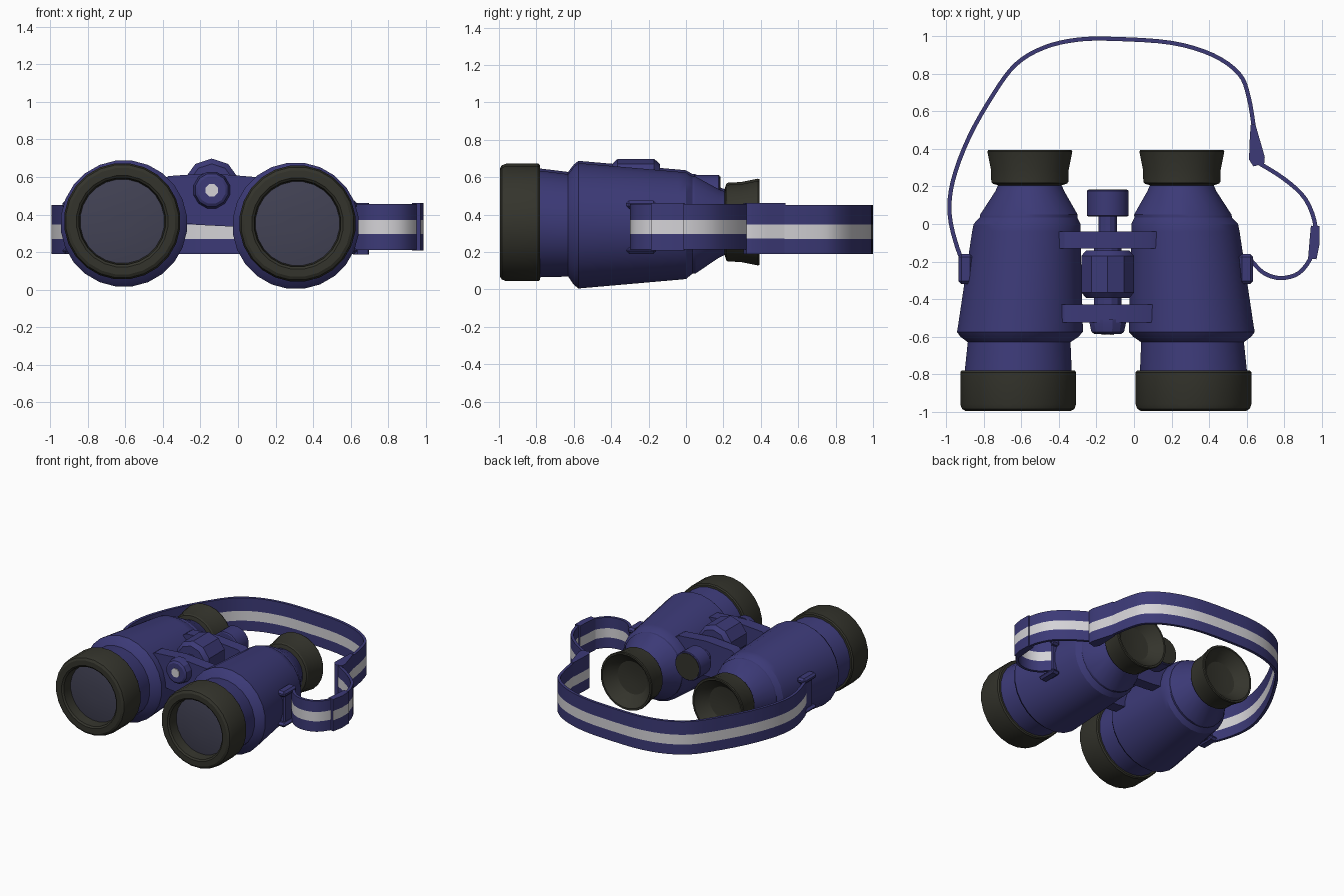
import bpy, bmesh, math
from mathutils import Vector

if "Cube" in bpy.data.objects:
    bpy.data.objects.remove(bpy.data.objects["Cube"])


def material(name, rgb):
    m = bpy.data.materials.new(name)
    m.diffuse_color = (*rgb, 1)
    m.use_nodes = True
    m.node_tree.nodes["Principled BSDF"].inputs["Base Color"].default_value = m.diffuse_color
    return m


BLUE = material("navy blue", (0.045, 0.042, 0.185))
RUBBER = material("dark olive rubber", (0.034, 0.034, 0.025))
WHITE = material("light grey", (0.66, 0.65, 0.68))
GLASS = material("lens grey", (0.055, 0.055, 0.09))
HINGE_X = -0.15


def finish(name, bm, mats):
    bmesh.ops.recalc_face_normals(bm, faces=bm.faces)
    me = bpy.data.meshes.new(name)
    bm.to_mesh(me)
    bm.free()
    for m in mats:
        me.materials.append(m)
    ob = bpy.data.objects.new(name, me)
    bpy.context.collection.objects.link(ob)
    return ob


def loft(name, rings, mats, rule=None):
    """Skin closed rings of points; rule(i) gives the material of side strip i."""
    bm = bmesh.new()
    vs = [[bm.verts.new(p) for p in r] for r in rings]
    n = len(rings[0])
    for a, b in zip(vs, vs[1:]):
        for i in range(n):
            f = bm.faces.new((a[i], a[(i + 1) % n], b[(i + 1) % n], b[i]))
            f.material_index = rule(i) if rule else 0
    bm.faces.new(vs[0])
    bm.faces.new(vs[-1])
    return finish(name, bm, mats)


def turned(name, profile, mat, n=24):
    """Round part along y; profile rows are (y, radius, centre x, centre z)."""
    rings = []
    for y, r, cx, cz in profile:
        angles = [2 * math.pi * (i + 0.5) / n for i in range(n)]
        rings.append([(cx + r * math.cos(a), y, cz + r * math.sin(a)) for a in angles])
    return loft(name, rings, [mat])


def box(name, lo, hi, mat, bevel=0.01):
    bm = bmesh.new()
    bmesh.ops.create_cube(bm, size=1)
    for v in bm.verts:
        v.co = [(l + h) / 2 + c * (h - l) for l, h, c in zip(lo, hi, v.co)]
    bmesh.ops.bevel(bm, geom=bm.edges[:], offset=bevel, segments=1, affect='EDGES')
    return finish(name, bm, [mat])


# barrels, mirrored about the hinge line: profile rows are (y, radius, offset, z)
BODY = [(-0.79, 0.288, 0.467, 0.356), (-0.63, 0.276, 0.462, 0.348),
        (-0.60, 0.318, 0.46, 0.346), (-0.575, 0.338, 0.458, 0.346),
        (-0.54, 0.335, 0.455, 0.346), (-0.04, 0.291, 0.424, 0.346),
        (0.00, 0.287, 0.42, 0.346), (0.035, 0.262, 0.412, 0.35),
        (0.05, 0.262, 0.41, 0.35), (0.175, 0.185, 0.405, 0.358),
        (0.21, 0.170, 0.405, 0.36)]
OBJECTIVE = [(-0.78, 0.27), (-0.78, 0.303), (-0.79, 0.311), (-0.96, 0.311),
             (-0.985, 0.302), (-0.995, 0.285), (-0.995, 0.245), (-0.985, 0.232), (-0.90, 0.224)]
EYECUP = [(0.20, 0.15), (0.215, 0.2), (0.225, 0.207), (0.29, 0.209), (0.385, 0.228),
          (0.393, 0.224), (0.393, 0.21), (0.36, 0.19), (0.31, 0.13), (0.30, 0.05)]
for side, tag, dz in ((-1, "left", 0.006), (1, "right", -0.006)):
    def at(off):
        return HINGE_X + side * off
    turned(tag + "_barrel", [(y, r, at(o), z + dz) for y, r, o, z in BODY], BLUE)
    turned(tag + "_objective_ring", [(y, r, at(0.467), 0.358 + dz) for y, r in OBJECTIVE], RUBBER)
    turned(tag + "_front_lens", [(y, r, at(0.467), 0.358 + dz) for y, r in
                                 ((-0.895, 0.226), (-0.91, 0.226), (-0.922, 0.15), (-0.926, 0.05))], GLASS)
    turned(tag + "_eyecup", [(y, r, at(0.405), 0.36 + dz) for y, r in EYECUP], RUBBER)

    # strap lug: upper and lower ears joined by a pin
    x0, x1 = sorted((at(0.71), at(0.785)))
    for part, z0, z1 in (("upper", 0.43, 0.475), ("lower", 0.19, 0.225)):
        box(f"{tag}_{part}_strap_lug", (x0, -0.32, z0), (x1, -0.16, z1), BLUE, 0.015)
    x0, x1 = sorted((at(0.70), at(0.765)))
    box(tag + "_lug_base", (x0, -0.29, 0.2), (x1, -0.19, 0.46), BLUE)

# bridge plates between the barrels
OUTLINE = [(-0.40, 0.585), (-0.37, 0.605), (-0.15, 0.62), (0.09, 0.60), (0.13, 0.58),
           (0.06, 0.345), (-0.02, 0.335), (-0.22, 0.345), (-0.32, 0.36)]
for name, y0, y1 in (("front_bridge", -0.525, -0.43), ("rear_bridge", -0.13, -0.04)):
    loft(name, [[(x, y, z) for x, z in OUTLINE] for y in (y0, y1)], [BLUE])

# hinge, hub and focus wheel


def spindle(name, rows, z, mat, n):
    turned(name, [(y, r, -0.14, z) for y, r in rows], mat, n)


spindle("hinge_cap", [(-0.585, 0.075), (-0.575, 0.09), (-0.53, 0.1), (-0.51, 0.1)], 0.53, BLUE, 12)
spindle("hinge_screw", [(-0.592, 0.036), (-0.58, 0.036)], 0.53, WHITE, 8)
spindle("hinge_shaft", [(-0.45, 0.075), (-0.1, 0.075)], 0.53, BLUE, 12)
spindle("hinge_hub", [(-0.395, 0.12), (-0.365, 0.148), (-0.17, 0.148), (-0.14, 0.12)], 0.55, BLUE, 10)
spindle("wheel_stem", [(-0.06, 0.05), (0.06, 0.05)], 0.5, BLUE, 12)
spindle("focus_wheel", [(0.04, 0.105), (0.045, 0.113), (0.175, 0.113), (0.18, 0.108)], 0.5, BLUE, 20)
spindle("wheel_end_plate", [(0.178, 0.104), (0.184, 0.104)], 0.5, RUBBER, 20)


def smooth_path(pts, steps=4):
    """Catmull-Rom points through a list of (x, y, thickness)."""
    p = [Vector(q) for q in pts]
    p = [2 * p[0] - p[1]] + p + [2 * p[-1] - p[-2]]
    out = []
    for a, b, c, d in zip(p, p[1:], p[2:], p[3:]):
        for k in range(steps):
            t = k / steps
            out.append(0.5 * (2 * b + (c - a) * t + (2 * a - 5 * b + 4 * c - d) * t * t
                              + (3 * b - a - 3 * c + d) * t ** 3))
    return out + [p[-2]]


def strap(name, pts, levels, steps=4):
    """Flat band standing on edge, with a pale stripe between the middle levels."""
    path = smooth_path(pts, steps)
    rings = []
    for i, q in enumerate(path):
        d = path[min(i + 1, len(path) - 1)] - path[max(i - 1, 0)]
        nx, ny = Vector((-d.y, d.x)).normalized() * q.z / 2
        rings.append([(q.x + nx, q.y + ny, z) for z in levels]
                     + [(q.x - nx, q.y - ny, z) for z in reversed(levels)])
    return loft(name, rings, [BLUE, WHITE], lambda i: 1 if i in (1, 5) else 0)


# neck strap: long run behind the eyecups, short run at the right, two sleeves
T = 0.022
LONG = [(-0.89, -0.24), (-0.94, -0.13), (-0.982, 0.05), (-0.965, 0.23), (-0.88, 0.46),
        (-0.75, 0.69), (-0.63, 0.85), (-0.48, 0.94), (-0.3, 0.982), (-0.1, 0.986),
        (0.2, 0.965), (0.42, 0.9), (0.56, 0.80), (0.61, 0.68), (0.64, 0.5), (0.65, 0.36)]
SHORT = [(0.64, 0.34), (0.80, 0.24), (0.915, 0.13), (0.968, -0.02), (0.95, -0.16),
         (0.88, -0.26), (0.78, -0.288), (0.69, -0.26), (0.62, -0.19)]
strap("long_strap", [(x, y, T) for x, y in LONG], (0.19, 0.27, 0.348, 0.452))
strap("short_strap", [(x, y, T) for x, y in SHORT], (0.212, 0.295, 0.37, 0.456))
strap("strap_buckle", [(0.634, 0.53, 0.025), (0.645, 0.43, 0.06), (0.655, 0.35, 0.085),
                       (0.665, 0.315, 0.06)], (0.188, 0.272, 0.348, 0.462), 1)
strap("strap_sleeve", [(0.965, -0.01, 0.045), (0.962, -0.1, 0.055), (0.95, -0.185, 0.045)],
      (0.208, 0.295, 0.37, 0.462), 1)

# smooth shading with crisp edges
for ob in bpy.context.collection.objects:
    ob.select_set(True)
    bpy.context.view_layer.objects.active = ob
bpy.ops.object.shade_smooth_by_angle(angle=math.radians(28))
